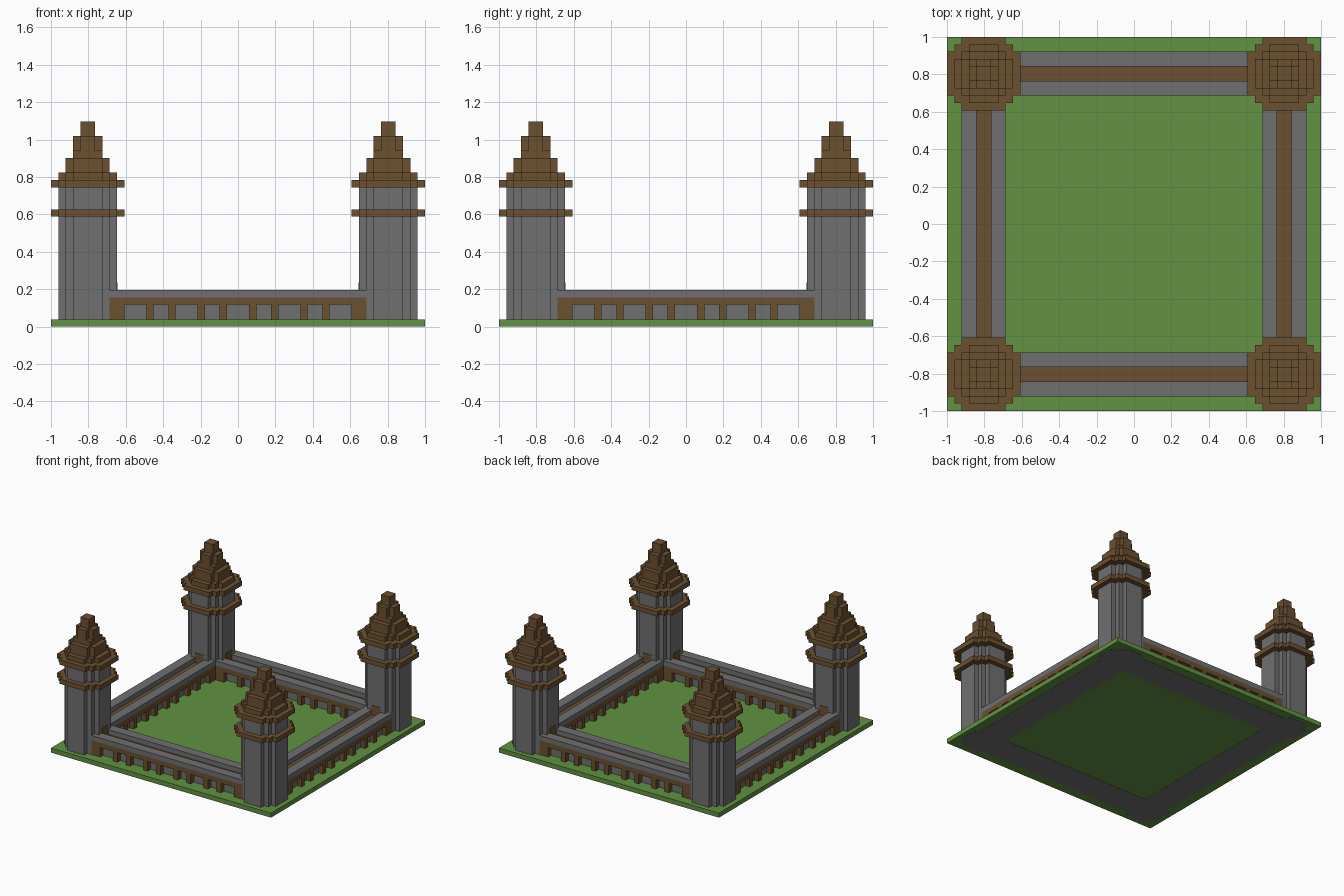
import bpy
import bmesh
from math import pi
from mathutils import Matrix, Vector

U = 2 / 51        # edge of one block
TOWER = 20.5      # distance of tower and wall centre lines from the middle
HALF = 17.5       # half length of a wall

cube = bpy.data.objects.get("Cube")
if cube:
    bpy.data.objects.remove(cube)


def material(name, rgb):
    mat = bpy.data.materials.new(name)
    mat.use_nodes = True
    mat.diffuse_color = (*rgb, 1)
    mat.node_tree.nodes["Principled BSDF"].inputs["Base Color"].default_value = (*rgb, 1)
    return mat


GRASS = material("grass green", (0.122, 0.288, 0.054))
STONE = material("stone gray", (0.163, 0.160, 0.162))
WOOD = material("wood brown", (0.147, 0.080, 0.030))


def box(bm, x0, x1, y0, y1, z0, z1):
    """Add a block given by its bounds in block units."""
    size = Vector((x1 - x0, y1 - y0, z1 - z0))
    middle = Vector((x0 + x1, y0 + y1, z0 + z1)) / 2
    bmesh.ops.create_cube(bm, size=1, matrix=Matrix.LocRotScale(middle, None, size))


def tier(bm, corners, z0, z1):
    """Extrude a stepped round plan; corners are the outer steps of one quadrant."""
    quadrant = []
    for i, (x, y) in enumerate(corners):
        if i:
            quadrant.append((x, corners[i - 1][1]))
        quadrant.append((x, y))
    verts = []
    for turn in range(4):
        for x, y in quadrant:
            for _ in range(turn):
                x, y = -y, x
            verts.append(bm.verts.new((x, y, z0)))
    face = bm.faces.new(verts)
    top = bmesh.ops.extrude_face_region(bm, geom=[face], use_keep_orig=True)["geom"]
    bmesh.ops.translate(bm, vec=(0, 0, z1 - z0), verts=[v for v in top if isinstance(v, bmesh.types.BMVert)])


def finish(bm, name, mat, offset=(0, 0, 0), copies=4):
    """Scale to size and place copies turned about the middle."""
    bmesh.ops.translate(bm, vec=offset, verts=bm.verts)
    bmesh.ops.scale(bm, vec=(U, U, U), verts=bm.verts)
    bmesh.ops.recalc_face_normals(bm, faces=bm.faces)
    mesh = bpy.data.meshes.new(name)
    bm.to_mesh(mesh)
    bm.free()
    mesh.materials.append(mat)
    for i in range(copies):
        obj = bpy.data.objects.new(name if copies == 1 else f"{name}_{i + 1}", mesh)
        obj.rotation_euler.z = i * pi / 2
        bpy.context.collection.objects.link(obj)


# Lawn slab, a hair above the stone foundations underneath
bm = bmesh.new()
box(bm, -25.5, 25.5, -25.5, 25.5, 0.04, 1)
finish(bm, "lawn", GRASS, copies=1)

# Stepped round plans
WIDE = [(5, 3), (4, 4), (3, 5)]
SHAFT = [(4, 2), (3, 3), (2, 4)]
MEDIUM = [(3, 2), (2, 3)]
SMALL = [(2, 1), (1, 2)]
corner = (-TOWER, -TOWER, 0)

# Towers
bm = bmesh.new()
tier(bm, SHAFT, 0, 20)
finish(bm, "tower_shaft", STONE, corner)

for name, z in (("lower_ring", 15), ("upper_ring", 19)):
    bm = bmesh.new()
    tier(bm, WIDE, z, z + 1)
    finish(bm, name, WOOD, corner)

bm = bmesh.new()
for plan, z0, z1 in ((SHAFT, 20, 21), (MEDIUM, 21, 23), ([(2, 2)], 23, 24),
                     (SMALL, 24, 26), ([(1, 1)], 26, 28)):
    tier(bm, plan, z0, z1)
finish(bm, "tower_roof", WOOD, corner)

# Wall foundation, recessed core and the two parapets
wall = (0, -TOWER, 0)
bm = bmesh.new()
box(bm, -HALF, HALF, -3, 3, 0, 0.5)
finish(bm, "wall_foundation", STONE, wall)

bm = bmesh.new()
box(bm, -HALF, HALF, -2, 2, 0.5, 3)
finish(bm, "wall_core", STONE, wall)

bm = bmesh.new()
for side in (-2, 2):
    box(bm, -HALF, HALF, side - 1, side + 1, 4, 5)
finish(bm, "parapets", STONE, wall)

# Wooden walkway between the parapets, resting on posts
bm = bmesh.new()
box(bm, -HALF, HALF, -3, 3, 3, 4)
finish(bm, "walkway", WOOD, wall)

bm = bmesh.new()
for side in (-2.5, 2.5):
    for mirror in (-1, 1):
        for x, half in ((2, .5), (5, .5), (9, .5), (12, .5), (16.5, 1)):
            box(bm, mirror * x - half, mirror * x + half, side - .5, side + .5, 0.5, 3)
finish(bm, "wall_posts", WOOD, wall)

# Doors where the walkway meets the towers
bm = bmesh.new()
for mirror in (-1, 1):
    x = mirror * (TOWER - 4)
    box(bm, x - .1, x + .1, -1, 1, 4, 6)
finish(bm, "tower_doors", WOOD, wall)
